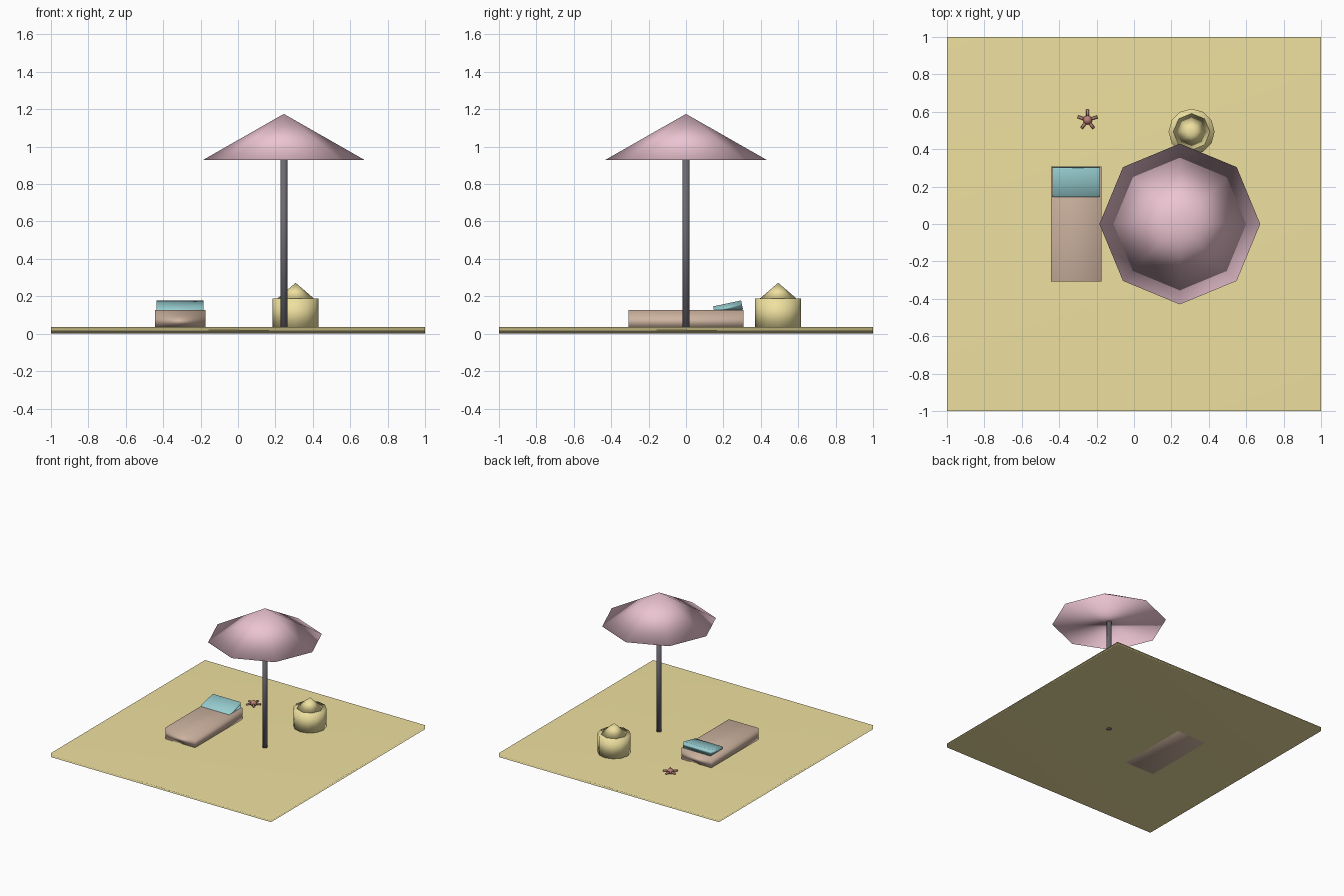
import bpy
from math import pi, cos, sin, radians

if "Cube" in bpy.data.objects:
    bpy.data.objects.remove(bpy.data.objects["Cube"])


def material(name, rgb):
    m = bpy.data.materials.new(name)
    m.diffuse_color = (*rgb, 1.0)
    m.use_nodes = True
    m.node_tree.nodes["Principled BSDF"].inputs["Base Color"].default_value = m.diffuse_color
    return m


sand = material("sand", (0.86, 0.75, 0.35))
pink = material("pink", (0.83, 0.55, 0.64))
dark = material("dark_metal", (0.15, 0.14, 0.16))
tan = material("tan", (0.61, 0.45, 0.35))
teal = material("teal", (0.31, 0.61, 0.63))
coral = material("coral", (0.50, 0.22, 0.19))


def finish(name, mat):
    ob = bpy.context.object
    ob.name = name
    ob.data.materials.append(mat)
    bpy.ops.object.shade_smooth()
    return ob


def box(name, centre, size, mat, tilt=0.0):
    bpy.ops.mesh.primitive_cube_add(size=1, location=centre, rotation=(tilt, 0, 0))
    bpy.context.object.scale = size
    return finish(name, mat)


def cone(name, xy, z0, z1, r0, r1, sides, mat):
    bpy.ops.mesh.primitive_cone_add(vertices=sides, radius1=r0, radius2=r1, depth=z1 - z0,
                                    location=(*xy, (z0 + z1) / 2))
    return finish(name, mat)


# Sand slab
box("sand_ground", (0, 0, 0.0185), (2, 2, 0.033), sand)

# Umbrella
cone("umbrella_pole", (0.245, 0), 0.0, 1.0, 0.019, 0.019, 12, dark)
cone("umbrella_canopy", (0.245, 0), 0.93, 1.175, 0.43, 0, 8, pink)

# Lounger with tilted pillow
box("lounger", (-0.31, 0.0, 0.064), (0.27, 0.614, 0.128), tan)
box("pillow", (-0.31, 0.225, 0.1375), (0.25, 0.153, 0.05), teal, radians(12))

# Sand castle
cone("castle_base", (0.308, 0.493), 0.03, 0.188, 0.123, 0.123, 12, sand)
cone("castle_top", (0.308, 0.493), 0.188, 0.272, 0.098, 0, 8, sand)

# Starfish
sx, sy, sz = -0.248, 0.556, 0.05
bpy.ops.mesh.primitive_uv_sphere_add(segments=12, ring_count=8, radius=0.025, location=(sx, sy, sz))
finish("starfish_body", coral)
for i in range(5):
    a = pi / 2 + i * 2 * pi / 5
    bpy.ops.mesh.primitive_cylinder_add(vertices=8, radius=0.008, depth=0.04, rotation=(0, pi / 2, a),
                                        location=(sx + 0.035 * cos(a), sy + 0.035 * sin(a), sz))
    finish(f"starfish_arm_{i + 1}", coral)
